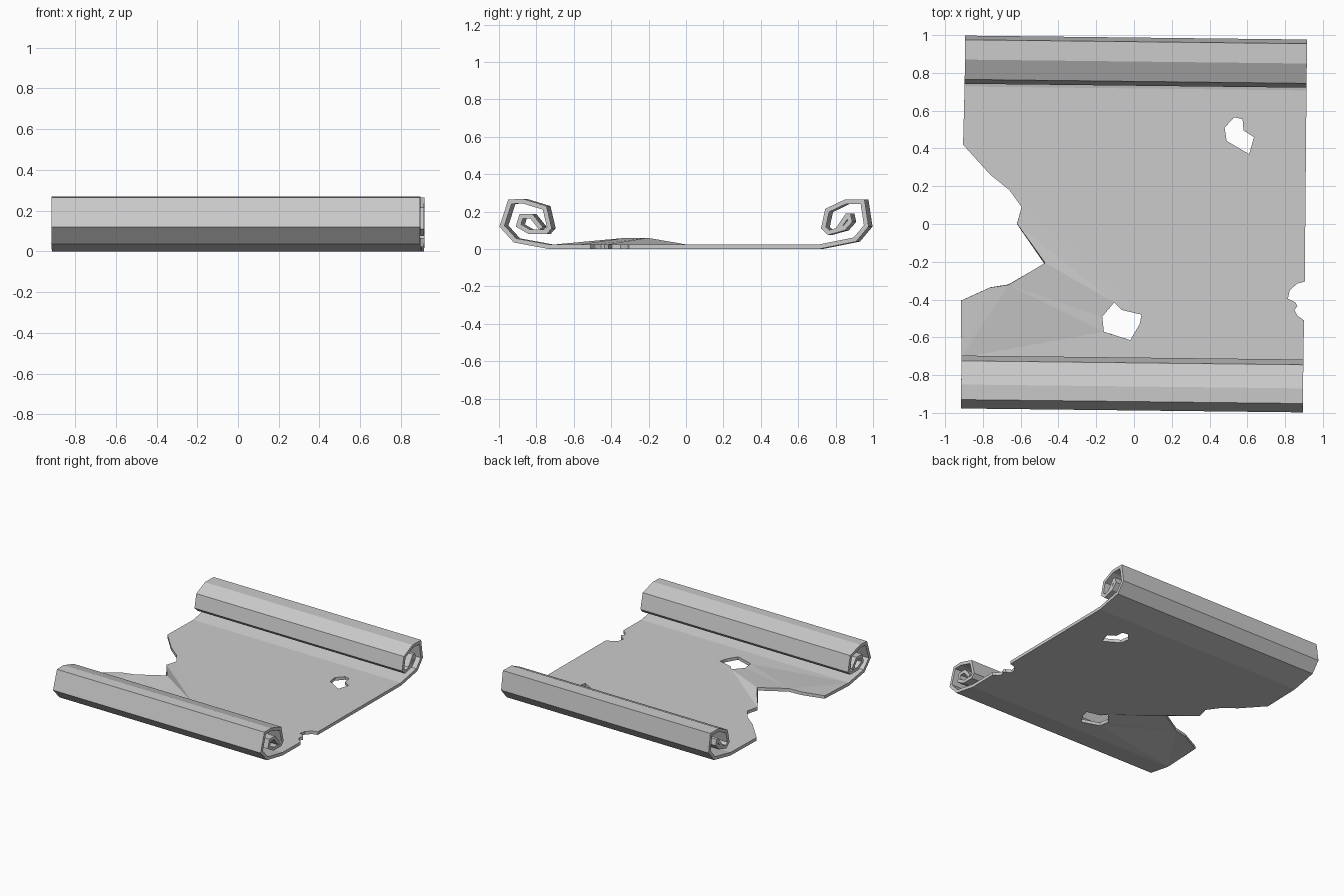
import bpy, bmesh, math
from mathutils import Vector, Matrix
from mathutils.geometry import delaunay_2d_cdt

cube = bpy.data.objects.get("Cube")
if cube:
    bpy.data.objects.remove(cube, do_unlink=True)

HALF_WIDTH, FOLD, THICKNESS = 0.905, 0.72, 0.024
TURN = Matrix.Rotation(-0.0115, 3, 'Z')

# Spiral outlines (y, z) of the two rolled ends, outer surface, from the fold inwards
back_roll = [(FOLD, 0), (.92, .04), (.987, .12), (.965, .265), (.86, .265), (.755, .215), (.732, .11),
             (.77, .075), (.86, .1), (.9, .145), (.89, .19), (.865, .19), (.81, .11)]
front_roll = [(-FOLD, 0), (-.91, .035), (-.987, .12), (-.94, .265), (-.86, .268), (-.735, .23), (-.707, .11),
              (-.735, .08), (-.83, .08), (-.9, .12), (-.88, .187), (-.81, .187), (-.755, .118)]

# Torn borders of the flat sheet; a third value lifts the loose flap
left_tear = [(-.905, .42), (-.76, .26), (-.66, .18), (-.595, .09), (-.62, 0), (-.475, -.21, .036),
             (-.665, -.32, .036), (-.76, -.335, .03), (-.915, -.405, .015)]
right_tear = [(.9, -.51), (.865, -.485), (.85, -.455), (.865, -.435), (.855, -.415),
              (.815, -.395), (.825, -.35), (.865, -.315), (.904, -.305)]
back_hole = [(.53, .565), (.575, .555), (.58, .495), (.635, .46), (.61, .37), (.49, .44), (.48, .51)]
front_hole = [(-.105, -.415), (-.065, -.455), (.04, -.48), (.03, -.53), (-.02, -.615), (-.16, -.57), (-.17, -.49)]


def corner(side_x, side_y):
    return tuple(TURN @ Vector((side_x * HALF_WIDTH, side_y * FOLD, 0)))


def inside(point, loop):
    """Even-odd test of a point against a closed loop."""
    hit = False
    for a, b in zip(loop, loop[1:] + loop[:1]):
        if (a[1] > point.y) != (b[1] > point.y):
            if point.x < a[0] + (point.y - a[1]) * (b[0] - a[0]) / (b[1] - a[1]):
                hit = not hit
    return hit


def add_sheet(bm):
    border = [corner(-1, 1)] + left_tear + [corner(-1, -1), corner(1, -1)] + right_tear + [corner(1, 1)]
    points, edges = [], []
    for loop in (border, back_hole, front_hole):
        start, count = len(points), len(loop)
        points += loop
        edges += [(start + i, start + (i + 1) % count) for i in range(count)]
    # Creases around the lifted flap
    edges.append((points.index(left_tear[4]), points.index(front_hole[2])))
    edges.append((points.index(corner(-1, -1)), points.index(front_hole[5])))
    flat = [Vector(p[:2]) for p in points]
    coords, _, faces, origins, _, _ = delaunay_2d_cdt(flat, edges, [], 0, 1e-5)
    verts = []
    for co, source in zip(coords, origins):
        point = points[source[0]] if source else (0, 0)
        verts.append(bm.verts.new((co.x, co.y, point[2] if len(point) > 2 else 0)))
    for face in faces:
        centre = sum((coords[i] for i in face), Vector((0, 0))) / len(face)
        if inside(centre, border) and not inside(centre, back_hole) and not inside(centre, front_hole):
            made = bm.faces.new([verts[i] for i in face])
            made.normal_update()
            if made.normal.z > 0:
                made.normal_flip()
    bmesh.ops.delete(bm, geom=[v for v in verts if not v.link_faces], context='VERTS')


def add_roll(bm, profile):
    rows = [[bm.verts.new(TURN @ Vector((x, y, z))) for x in (-HALF_WIDTH, HALF_WIDTH)] for y, z in profile]
    for (a, b), (c, d) in zip(rows, rows[1:]):
        made = bm.faces.new((a, b, d, c))
        made.normal_update()
        # The first strip is underneath, so this keeps every strip facing outwards
        if profile[0][1 - 1] > 0:
            made.normal_flip()


bm = bmesh.new()
add_sheet(bm)
add_roll(bm, back_roll)
add_roll(bm, front_roll)
bmesh.ops.remove_doubles(bm, verts=bm.verts, dist=0.0005)
mesh = bpy.data.meshes.new("torn_scroll")
bm.to_mesh(mesh)
bm.free()

scroll = bpy.data.objects.new("torn_scroll", mesh)
bpy.context.scene.collection.objects.link(scroll)

# Paper thickness grows inwards from the outer surface
paper = scroll.modifiers.new("paper_thickness", 'SOLIDIFY')
paper.thickness = THICKNESS
paper.offset = -1
paper.use_even_offset = True

grey = bpy.data.materials.new("plain_grey")
grey.use_nodes = True
colour = (0.6, 0.6, 0.6, 1)
grey.diffuse_color = colour
grey.node_tree.nodes["Principled BSDF"].inputs["Base Color"].default_value = colour
mesh.materials.append(grey)
